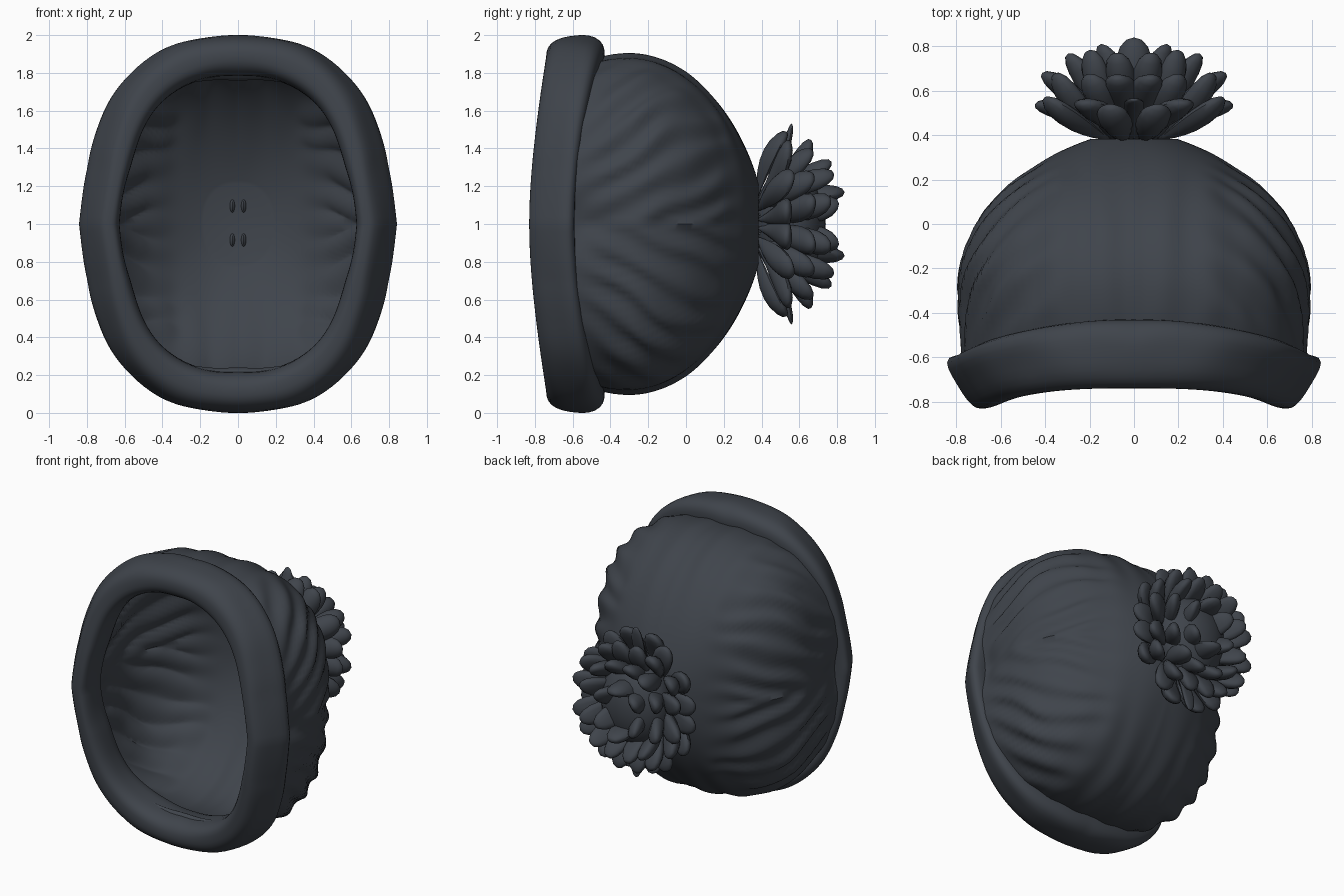
import bpy, bmesh, random
from math import sin, cos, pi, exp, radians
from mathutils import Vector, noise

random.seed(4)
if "Cube" in bpy.data.objects:
    bpy.data.objects.remove(bpy.data.objects["Cube"])

wool = bpy.data.materials.new("dark slate wool")
wool.use_nodes = True
COLOUR = (0.05, 0.058, 0.071, 1)
wool.diffuse_color = COLOUR
bsdf = wool.node_tree.nodes["Principled BSDF"]
bsdf.inputs["Base Color"].default_value = COLOUR
bsdf.inputs["Roughness"].default_value = 0.9


def finish(name, bm, sharp=50):
    bmesh.ops.recalc_face_normals(bm, faces=bm.faces)
    mesh = bpy.data.meshes.new(name)
    bm.to_mesh(mesh)
    bm.free()
    obj = bpy.data.objects.new(name, mesh)
    bpy.context.collection.objects.link(obj)
    mesh.materials.append(wool)
    bpy.ops.object.select_all(action='DESELECT')
    obj.select_set(True)
    bpy.context.view_layer.objects.active = obj
    bpy.ops.object.shade_smooth_by_angle(angle=radians(sharp))
    return obj


def oval(t, n):
    """Unit point on a slightly squared oval."""
    c, s = cos(t), sin(t)
    r = (abs(c) ** n + abs(s) ** n) ** (-1 / n)
    return c * r, s * r


def grid(bm, rows, close_rows=False):
    """Skin a list of closed vertex rings."""
    rings = [[bm.verts.new(p) for p in row] for row in rows]
    pairs = list(zip(rings, rings[1:]))
    if close_rows:
        pairs.append((rings[-1], rings[0]))
    for a, b in pairs:
        for i in range(len(a)):
            j = (i + 1) % len(a)
            bm.faces.new((a[i], a[j], b[j], b[i]))
    return rings


def folds(x, y, z):
    """Height of the folds: lengthwise on top, fanning from the seam on the sides."""
    h = abs(z)
    wob = 0.07 * noise.noise(Vector((abs(x) * 3, y * 3, h * 3)))
    side = min(1, max(0, (abs(x) - 0.3) / 0.25))
    slant = sin(36 * (h - 0.5 * (y + 0.6) + 0.3 * (y + 0.2) ** 2 + wob))
    length = cos(30 * (abs(x) - 0.14 + 0.4 * wob))
    patch = 0.8 + 0.5 * noise.noise(Vector((abs(x) * 4, y * 4, h * 4 + 7)))
    fade = min(1, max(0, (0.38 - y) / 0.2)) * min(1, max(0.2, (y + 0.6) / 0.2))
    return fade * patch * (side * 0.018 * slant + (1 - side) * 0.01 * length)


# Crown of the hat: a domed shell, open at the front, squarer near the cuff
AROUND = 160
rows = []
for k in range(53):
    if k < 12:
        y = -0.64 + 0.34 * k / 12
        rx, rz = 1, 1 - 0.9 * (y + 0.3) ** 2
    else:
        phi = (k - 12) / 40 * 1.25
        y = -0.3 + 0.72 * sin(phi)
        rx = rz = cos(phi) ** 1.22
    row = []
    for i in range(AROUND):
        t = 2 * pi * i / AROUND
        cx, cz = oval(t, 2.1 + 0.7 * rx)
        x, z = 0.785 * rx * cx, 0.9 * rz * cz
        # Pinch beside the seam where the cuff meets the crown
        pinch = 0.04 * exp(-(z / 0.12) ** 2) * exp(-((y + 0.56) / 0.1) ** 2)
        d = folds(x, y, z) - pinch
        row.append((x + d * cx, y, 1 + z + d * cz))
    rows.append(row)
bm = bmesh.new()
rings = grid(bm, rows)
bm.faces.new(rings[-1])
crown = finish("crown", bm)
solid = crown.modifiers.new("thickness", 'SOLIDIFY')
solid.thickness = 0.05
solid.offset = -1
if crown.data.polygons[0].normal.dot(crown.data.polygons[0].center - Vector((0, 0, 1))) < 0:
    crown.data.flip_normals()

# Rolled cuff: a padded ring whose outer face flares back at both side seams
rows = []
for i in range(AROUND):
    t = 2 * pi * i / AROUND
    cx, cz = oval(t, 2.45)
    c = abs(cos(t))
    row = []
    for k in range(28):
        a, b = oval(2 * pi * k / 28, 2.4 + c)
        v = (0.155 - 0.035 * c * c) * b
        u = (0.108 - 0.02 * c * c) * a + v * (0.05 + 0.55 * c * c) * (a + 1) / 2
        x, z = (0.685 + u) * cx, (0.89 + u) * cz
        peak = 0.03 * max(0, 1 - abs(z) / 0.3) * (1 if cx > 0 else -1)
        lump = 0.01 * noise.noise(Vector((abs(x) * 4, v * 5, abs(z) * 4)))
        row.append((x + peak + lump * cx, -0.585 - 0.125 * c ** 2.6 + v, 1 + z + lump * cz))
    rows.append(row)
bm = bmesh.new()
grid(bm, rows, True)
finish("cuff", bm)


def petal(bm, azimuth, tip_r, tip_y, width, thick, curl, sx, sz):
    """One woolly tuft, narrow at its root and rounded at its tip."""
    out = Vector((cos(azimuth), 0, 1.12 * sin(azimuth)))
    across = Vector((-sin(azimuth), 0, cos(azimuth)))
    root = out * 0.13 + Vector((0, 0.38, 0))
    axis = out * tip_r + Vector((0, tip_y, 0)) - root
    up = axis.cross(across).normalized()
    ball = bmesh.ops.create_uvsphere(bm, u_segments=12, v_segments=10, radius=1)
    for v in ball["verts"]:
        s = (v.co.z + 1) / 2
        swell = 0.3 + 1.0 * s
        lift = curl * (4 * s * (1 - s)) - 0.5 * thick * v.co.x ** 2
        p = root + axis * s + across * (v.co.x * width * swell) \
            + up * (v.co.y * thick * swell + lift)
        v.co = (sx * p.x, p.y, 1 + sz * p.z)


# Pom-pom: rings of tufts, mirrored into four quarters
bm = bmesh.new()
quarter = []
for count, tip_r, tip_y, width, thick in (
        (4, 0.47, 0.55, 0.085, 0.045), (4, 0.42, 0.67, 0.08, 0.05),
        (3, 0.31, 0.77, 0.075, 0.05), (1, 0.18, 0.8, 0.08, 0.05)):
    for i in range(count):
        az = (i + 0.5 + random.uniform(-0.2, 0.2)) / count * pi / 2
        quarter.append((az, tip_r * random.uniform(0.95, 1.03),
                        tip_y + random.uniform(-0.03, 0.02), width, thick,
                        random.uniform(-0.04, 0.04)))
for sx in (-1, 1):
    for sz in (-1, 1):
        for tuft in quarter:
            petal(bm, *tuft, sx, sz)
# Long strands and broad middle tufts on the centre line
for sz in (-1, 1):
    petal(bm, pi / 2, 0.475, 0.56, 0.05, 0.022, -0.03, 1, sz)
    petal(bm, pi / 2, 0.15, 0.84, 0.09, 0.05, 0, 1, sz)
finish("pompom_tufts", bm)

# Pom-pom core
bm = bmesh.new()
bmesh.ops.create_uvsphere(bm, u_segments=24, v_segments=16, radius=1)
for v in bm.verts:
    v.co = (0.25 * v.co.x, 0.55 + 0.19 * v.co.y, 1 + 0.3 * v.co.z)
finish("pompom_core", bm)

# Small stitches inside that hold the pom-pom
bm = bmesh.new()
for x in (-0.03, 0.03):
    for z in (0.915, 1.095):
        ball = bmesh.ops.create_uvsphere(bm, u_segments=8, v_segments=6, radius=1)
        for v in ball["verts"]:
            v.co = (x + 0.014 * v.co.x, 0.335 + 0.02 * v.co.y, z + 0.035 * v.co.z)
finish("inner_stitches", bm)
